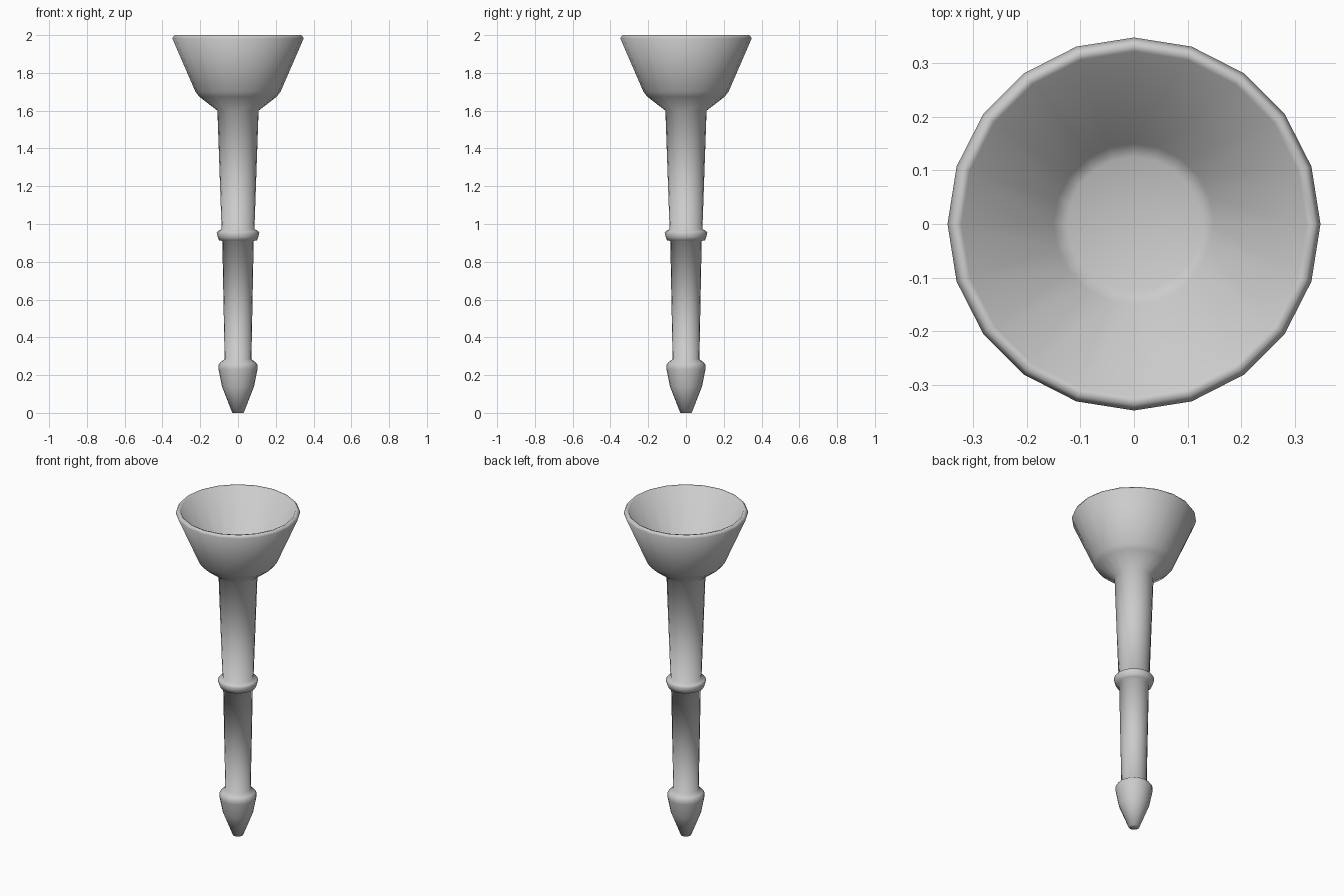
import bpy, bmesh
from math import cos, sin, pi

if "Cube" in bpy.data.objects:
    bpy.data.objects.remove(bpy.data.objects["Cube"])

SIDES = 20


def lathe(name, profile):
    """Revolve (radius, z) points about z, capped at both ends, smooth shaded."""
    bm = bmesh.new()
    rings = [[bm.verts.new((r * cos(2 * pi * i / SIDES),
                            r * sin(2 * pi * i / SIDES), z))
              for i in range(SIDES)] for r, z in profile]
    for a, b in zip(rings, rings[1:]):
        for i in range(SIDES):
            j = (i + 1) % SIDES
            bm.faces.new((a[i], a[j], b[j], b[i]))
    bm.faces.new(rings[0][::-1])
    bm.faces.new(rings[-1])
    bmesh.ops.recalc_face_normals(bm, faces=bm.faces)
    for f in bm.faces:
        f.smooth = True
    mesh = bpy.data.meshes.new(name)
    bm.to_mesh(mesh)
    bm.free()
    obj = bpy.data.objects.new(name, mesh)
    bpy.context.collection.objects.link(obj)
    return obj


# Sections of the turned silhouette, bottom to top
tip = [(0.03, 0), (0.085, 0.14), (0.103, 0.23), (0.104, 0.253), (0.093, 0.268)]
lower_shaft = [(0.071, 0.284), (0.083, 0.91)]
collar = [(0.1, 0.914), (0.107, 0.93), (0.113, 0.953), (0.106, 0.963)]
upper_shaft = [(0.087, 0.972), (0.109, 1.6)]
bowl_outside = [(0.205, 1.674), (0.226, 1.702), (0.348, 1.983)]
rim = [(0.337, 2.0), (0.322, 1.996)]
bowl_inside = [(0.15, 1.66), (0.125, 1.648)]

# One continuous turned body
lathe("turned_horn_body", tip + lower_shaft + collar + upper_shaft
      + bowl_outside + rim + bowl_inside)
